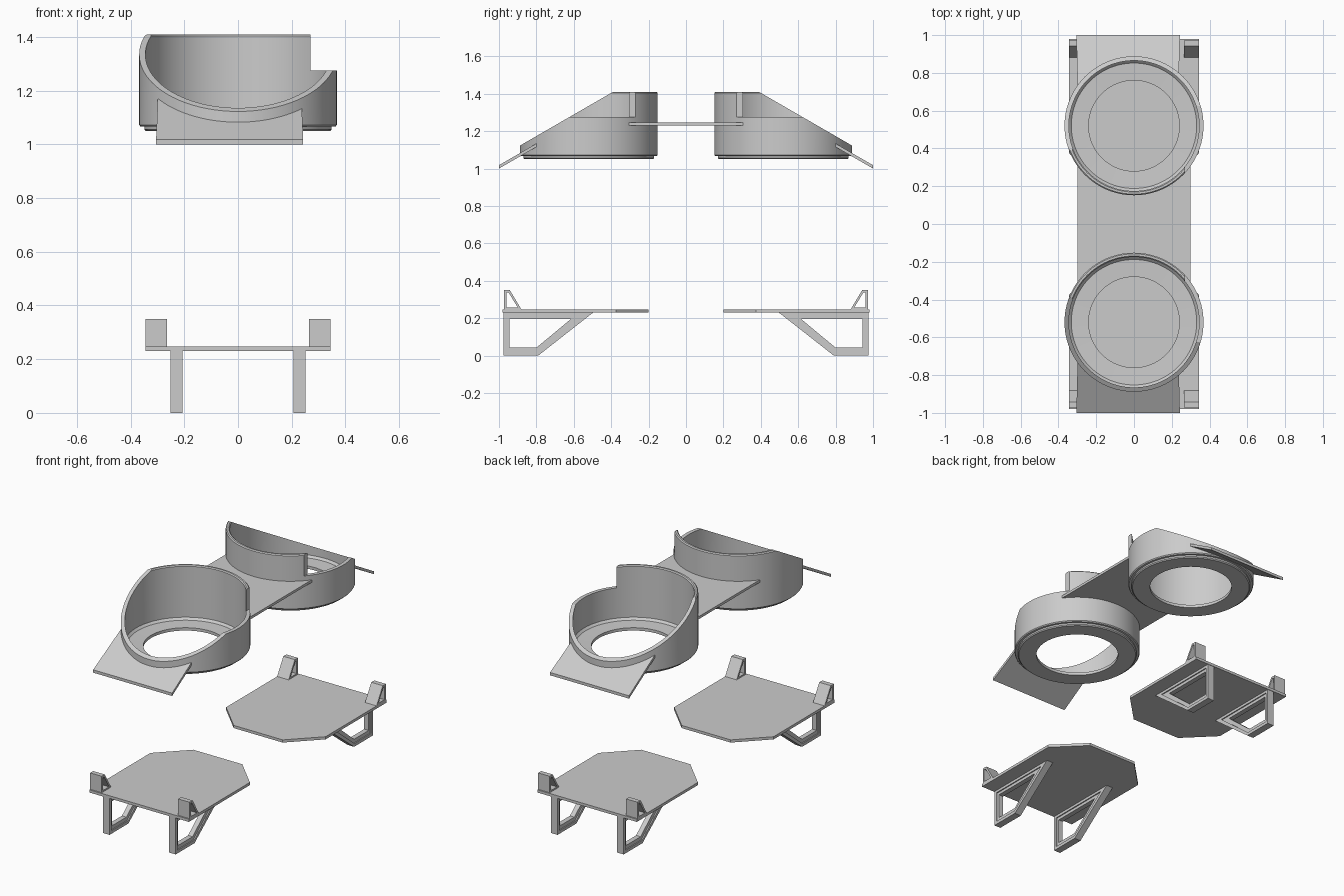
import bpy, bmesh
from math import sin, cos, pi, asin, radians, tan

if "Cube" in bpy.data.objects:
    bpy.data.objects.remove(bpy.data.objects["Cube"])

CY, R = -0.52, 0.368          # cup centre (front one) and outer radius
SLOPE = tan(radians(30))


def finish(name, bm, mirror=()):
    bmesh.ops.remove_doubles(bm, verts=bm.verts, dist=1e-5)
    bmesh.ops.recalc_face_normals(bm, faces=bm.faces)
    me = bpy.data.meshes.new(name)
    bm.to_mesh(me)
    bm.free()
    ob = bpy.data.objects.new(name, me)
    bpy.context.collection.objects.link(ob)
    if mirror:
        add_mirror(ob, mirror)
    return ob


def add_mirror(ob, axes):
    m = ob.modifiers.new("mirror", 'MIRROR')
    m.use_axis = ['X' in axes, 'Y' in axes, False]
    m.use_mirror_merge = False


def prism(name, pts, lo, hi, axis='z', mirror=()):
    """Extrude an outline: (x, y) along z, or (y, z) along x."""
    bm = bmesh.new()
    put = (lambda a, b, t: (a, b, t)) if axis == 'z' else (lambda a, b, t: (t, a, b))
    f = bm.faces.new([bm.verts.new(put(a, b, lo)) for a, b in pts])
    new = bmesh.ops.extrude_face_region(bm, geom=[f])['geom']
    d = hi - lo
    bmesh.ops.translate(bm, verts=[v for v in new if isinstance(v, bmesh.types.BMVert)],
                        vec=(0, 0, d) if axis == 'z' else (d, 0, 0))
    return finish(name, bm, mirror)


def frame(name, outer, inner, x0, x1, mirror):
    """Ring between two (y, z) outlines, from x0 to x1."""
    bm = bmesh.new()
    loops = [[bm.verts.new((x, a, b)) for a, b in pts]
             for pts, x in ((outer, x0), (outer, x1), (inner, x1), (inner, x0))]
    n = len(outer)
    for k in range(4):
        p, q = loops[k], loops[(k + 1) % 4]
        for i in range(n):
            j = (i + 1) % n
            bm.faces.new((p[i], p[j], q[j], q[i]))
    return finish(name, bm, mirror)


def lathe(name, profile, n=96):
    bm = bmesh.new()
    rings = [[bm.verts.new((r * cos(2 * pi * i / n), CY + r * sin(2 * pi * i / n), z))
              for i in range(n)] for r, z in profile]
    for k in range(len(rings)):
        p, q = rings[k], rings[(k + 1) % len(rings)]
        for i in range(n):
            j = (i + 1) % n
            bm.faces.new((p[i], p[j], q[j], q[i]))
    return finish(name, bm)


def cup_arc(x0, x1, side, n=28):
    """Points on the cup wall from x0 to x1, on its inner (+1) or outer (-1) side."""
    a0, a1 = asin(x0 / R), asin(x1 / R)
    r = R - 0.008
    return [(r * sin(a0 + (a1 - a0) * i / n), CY + side * r * cos(a0 + (a1 - a0) * i / n))
            for i in range(n + 1)]


# cups: ring floor, stepped base and wall
cups = lathe("cups", [(0.24, 1.05), (0.343, 1.05), (0.349, 1.056), (0.349, 1.066),
                      (0.363, 1.066), (R, 1.072), (R, 1.404), (R - 0.006, 1.41),
                      (0.351, 1.41), (0.345, 1.404), (0.345, 1.085), (0.332, 1.072),
                      (0.24, 1.068)])

# cutters: sloping outer side and the stepped notch
slope_cut = prism("slope_cutter", [(-0.385, 1.413), (-1.0, 1.413 - 0.615 * SLOPE),
                                   (-1.0, 1.6), (-0.385, 1.6)], -0.6, 0.6, 'x')
notch_cut = prism("notch_cutter", [(-1, 1.275), (0, 1.275), (0, 1.7), (-1, 1.7)],
                  0.27, 0.7, 'x')
for c in (slope_cut, notch_cut):
    b = cups.modifiers.new("cut", 'BOOLEAN')
    b.operation, b.solver, b.object = 'DIFFERENCE', 'EXACT', c
    c.hide_render = True
    c.hide_set(True)
bpy.context.view_layer.objects.active = cups
cups.select_set(True)
for m in [m.name for m in cups.modifiers]:
    bpy.ops.object.modifier_apply(modifier=m)
for c in (slope_cut, notch_cut):
    bpy.data.objects.remove(c)
bpy.ops.object.shade_smooth_by_angle(angle=radians(30))
add_mirror(cups, 'Y')

# bridge plate between the cups
near = cup_arc(-0.305, 0.305, 1)
prism("bridge_plate", near + [(x, -y) for x, y in reversed(near)], 1.229, 1.245)

# sloping end flaps, trimmed to the cup wall
flap = prism("end_flaps", [(0.243, -1.0), (-0.305, -1.0)] + cup_arc(-0.305, 0.243, -1),
             1.0, 1.018, mirror='Y')
for v in flap.data.vertices:
    v.co.z += (v.co.y + 1.0) * SLOPE

# trays with chamfered inner corners
w = 0.345
prism("trays", [(-w, -0.98), (w, -0.98), (w, -0.375), (0.17, -0.2), (-0.17, -0.2),
                (-w, -0.375)], 0.23, 0.247, mirror='Y')

# tray legs: open frames with a thinner inner web
leg_out = [(-0.977, 0.0), (-0.79, 0.0), (-0.49, 0.235), (-0.977, 0.235)]
leg_mid = [(-0.960, 0.019), (-0.794, 0.019), (-0.552, 0.214), (-0.960, 0.214)]
leg_in = [(-0.945, 0.042), (-0.80, 0.042), (-0.615, 0.196), (-0.945, 0.196)]
frame("leg_frames", leg_out, leg_mid, 0.207, 0.252, 'XY')
frame("leg_webs", leg_mid, leg_in, 0.214, 0.245, 'XY')

# hollow corner stops on the trays
frame("corner_stops",
      [(-0.972, 0.24), (-0.972, 0.35), (-0.942, 0.35), (-0.876, 0.24)],
      [(-0.960, 0.256), (-0.960, 0.338), (-0.949, 0.338), (-0.899, 0.256)],
      0.265, 0.345, 'XY')
